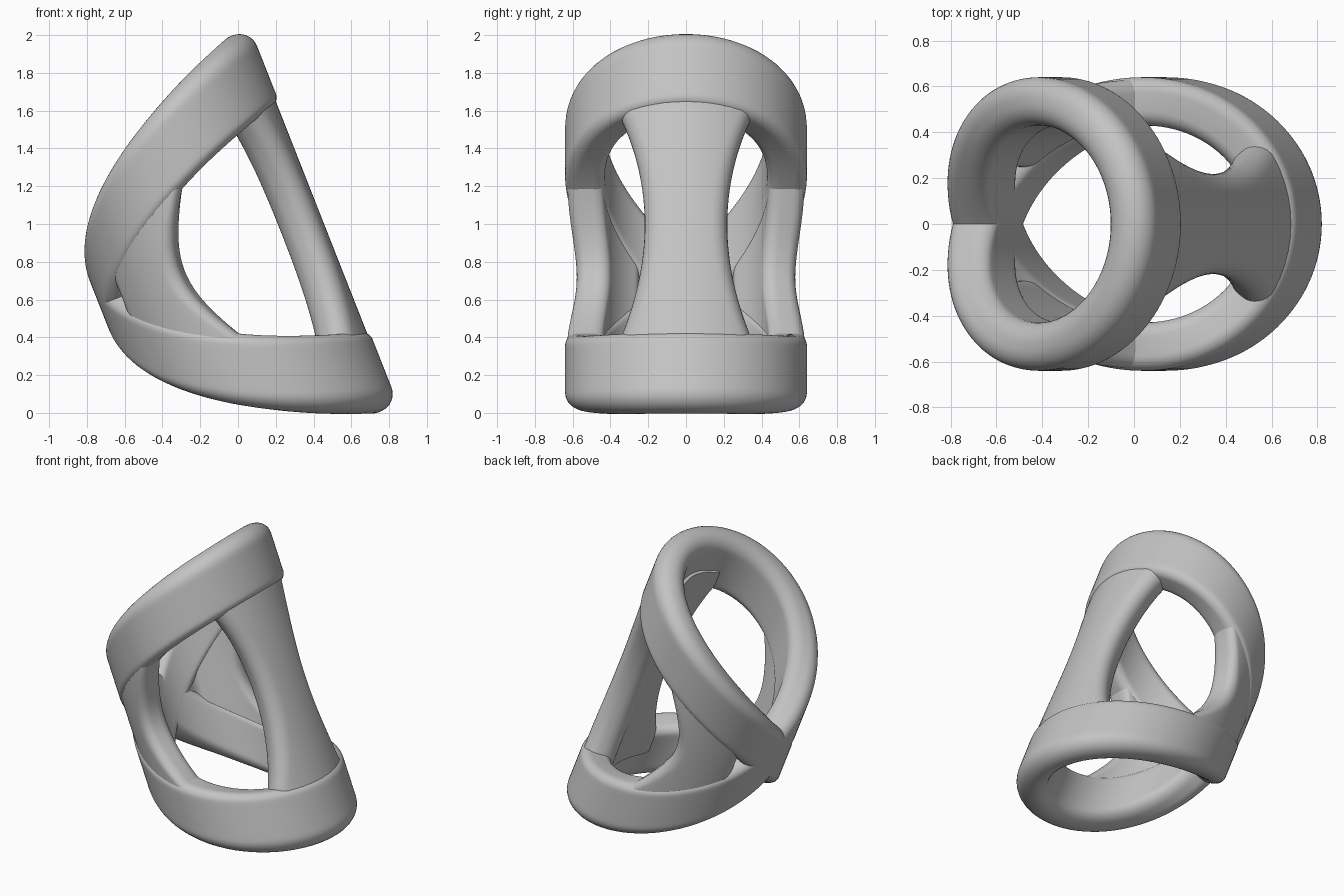
import bpy, bmesh
from math import sin, cos, pi, radians
from mathutils import Matrix, Vector

if "Cube" in bpy.data.objects:
    bpy.data.objects.remove(bpy.data.objects["Cube"])

RADIUS = 0.535      # centre radius of the round wall
TILT = Matrix.Translation((-0.139, 0, 0.805)) @ Matrix.Rotation(radians(-21.5), 4, 'Y')

grey = bpy.data.materials.new("plain_grey")
grey.use_nodes = True
grey.diffuse_color = (0.55, 0.55, 0.55, 1)
grey.node_tree.nodes["Principled BSDF"].inputs["Base Color"].default_value = (0.55, 0.55, 0.55, 1)


def rounded_bar(half, thick, head, tail, arc=8, flats=10):
    """Rounded bar outline as (along, across) points; head and tail are corner radii."""
    pts = []
    corners = ((1, 1, head), (1, -1, head), (-1, -1, tail), (-1, 1, tail))
    for k, (sx, sy, rad) in enumerate(corners):
        for i in range(arc + 1):
            a = pi / 2 * (1 - k - i / arc)
            pts.append((sx * (half - rad) + rad * cos(a), sy * (thick - rad) + rad * sin(a)))
        if k in (1, 3):     # subdivide the long sides
            start, end = (half - head, tail - half) if k == 1 else (tail - half, half - head)
            for i in range(1, flats):
                pts.append((start + (end - start) * i / flats, sy * thick))
    return pts


def wall_point(angle, r, w):
    return TILT @ Vector((r * cos(angle), r * sin(angle), w))


def loft(name, rings, closed):
    """Skin a list of point rings into a smooth solid."""
    bm = bmesh.new()
    rows = [[bm.verts.new(p) for p in ring] for ring in rings]
    n = len(rows[0])
    for i in range(len(rows) if closed else len(rows) - 1):
        a, b = rows[i], rows[(i + 1) % len(rows)]
        for j in range(n):
            k = (j + 1) % n
            bm.faces.new((a[j], a[k], b[k], b[j]))
    if not closed:
        bm.faces.new(rows[0])
        bm.faces.new(rows[-1])
    bmesh.ops.recalc_face_normals(bm, faces=bm.faces)
    mesh = bpy.data.meshes.new(name)
    bm.to_mesh(mesh)
    bm.free()
    mesh.materials.append(grey)
    obj = bpy.data.objects.new(name, mesh)
    bpy.context.collection.objects.link(obj)
    bpy.ops.object.select_all(action='DESELECT')
    obj.select_set(True)
    bpy.context.view_layer.objects.active = obj
    bpy.ops.object.shade_smooth_by_angle(angle=radians(40))


def band_height(angle):
    return 0.873 * cos(angle / 2) - 0.018 * cos(1.5 * angle)


# Figure-eight band: two turns round the wall, crossing itself at the back;
# the edge facing the openings is crisper than the outer rim
steps = 240
rings = []
for i in range(steps):
    t = 4 * pi * i / steps
    shift = 0.02 * cos(t / 2)
    rings.append([wall_point(t, RADIUS + across, band_height(t) + along)
                  for along, across in rounded_bar(0.215, 0.105, 0.08 + shift, 0.08 - shift)])
loft("looping_band", rings, True)


def panel(name, low_edge, high_edge, radius, thick, corner):
    """Curved pillar with rounded edges; edges give angles for s in -1..1."""
    rings = []
    for i in range(41):
        s = 0.95 * (i / 20 - 1)
        a0, a1 = radians(low_edge(s)), radians(high_edge(s))
        mid, half = (a0 + a1) / 2, (a1 - a0) / 2 * radius
        ring = []
        for along, across in rounded_bar(half, thick, corner, corner):
            t = mid + along / radius
            ring.append(wall_point(t, radius + across, s * band_height(t)))
        rings.append(ring)
    loft(name, rings, False)


# Wide waisted pillar on the tall side
def flare(s):
    return 23.5 + min(25 * s * s, 16)


panel("main_pillar", lambda s: -flare(s), flare, 0.517, 0.108, 0.095)


# Side pillars near the crossing, mirrored
def inner_edge(s):
    return 108 - min(40 * s * s, 25)


def outer_edge(s):
    return 149 + 3 * s * s


panel("left_pillar", inner_edge, outer_edge, 0.535, 0.095, 0.065)
panel("right_pillar", lambda s: -outer_edge(s), lambda s: -inner_edge(s), 0.535, 0.095, 0.065)
